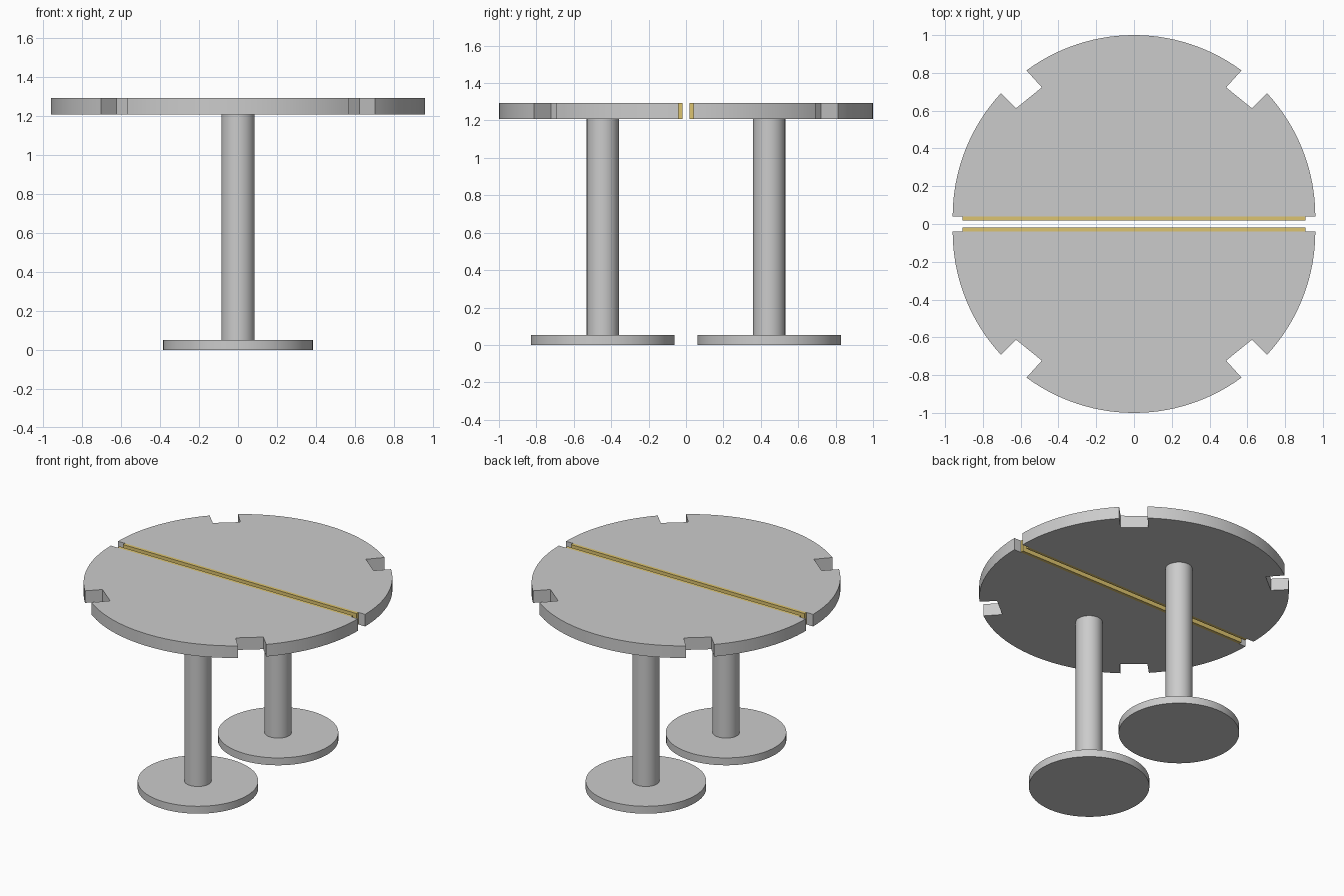
import bpy, bmesh, math

if "Cube" in bpy.data.objects:
    bpy.data.objects.remove(bpy.data.objects["Cube"])

R, EDGE = 0.96, 0.04          # tabletop radius and straight edge offset
Z0, Z1 = 1.208, 1.293         # tabletop underside and top
LEG_Y = 0.445

gold = bpy.data.materials.new("gold")
gold.diffuse_color = (0.72, 0.55, 0.16, 1)
gold.use_nodes = True
gold.node_tree.nodes["Principled BSDF"].inputs["Base Color"].default_value = gold.diffuse_color


def finish(bm, name, mat=None, smooth=True):
    bmesh.ops.recalc_face_normals(bm, faces=bm.faces)
    me = bpy.data.meshes.new(name)
    bm.to_mesh(me)
    bm.free()
    ob = bpy.data.objects.new(name, me)
    bpy.context.collection.objects.link(ob)
    if mat:
        me.materials.append(mat)
    if smooth:
        bpy.ops.object.select_all(action='DESELECT')
        ob.select_set(True)
        bpy.context.view_layer.objects.active = ob
        bpy.ops.object.shade_smooth_by_angle(angle=math.radians(30))
    return ob


def prism(name, pts, z0, z1, mat=None, smooth=True):
    bm = bmesh.new()
    face = bm.faces.new([bm.verts.new((x, y, z0)) for x, y in pts])
    ext = bmesh.ops.extrude_face_region(bm, geom=[face])
    for v in ext["geom"]:
        if isinstance(v, bmesh.types.BMVert):
            v.co.z = z1
    return finish(bm, name, mat, smooth)


def arc(a0, a1, n, r=R, cy=EDGE):
    return [(r * math.cos(a0 + (a1 - a0) * i / n),
             cy + r * math.sin(a0 + (a1 - a0) * i / n)) for i in range(n + 1)]


# half-disc outline with a square notch at each shoulder
a_low = math.atan2(0.692 - EDGE, 0.704)
a_high = math.atan2(0.809 - EDGE, 0.566)
right = arc(0, a_low, 16) + [(0.625, 0.612), (0.488, 0.723)]
left = [(-x, y) for x, y in reversed(right)]
outline = right + arc(a_high, math.pi - a_high, 28) + left

for side, s in (("back", 1), ("front", -1)):
    def place(pts):
        return [(x, s * y) for x, y in pts]

    prism(side + "_tabletop", place(outline), Z0, Z1)
    # gold edging along the split
    prism(side + "_edge_strip",
          place([(-0.907, 0.018), (0.907, 0.018), (0.907, EDGE), (-0.907, EDGE)]),
          Z0, Z1, gold, False)
    # pedestal
    circle = 2 * math.pi
    prism(side + "_leg", place(arc(0, circle, 48, 0.086, LEG_Y)[:-1]), 0.052, Z0)
    prism(side + "_base", place(arc(0, circle, 64, 0.384, LEG_Y)[:-1]), 0, 0.052)
